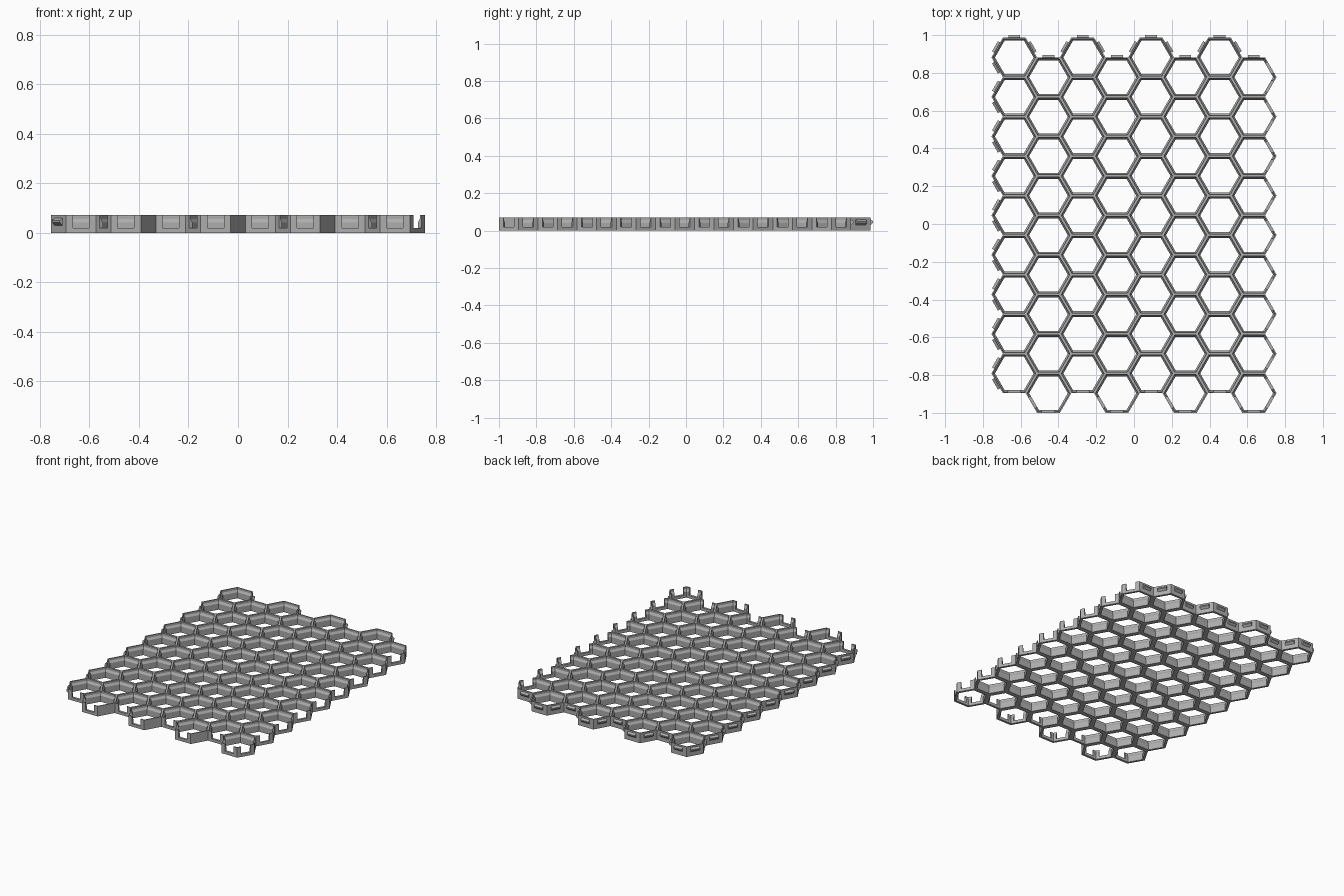
import bpy, bmesh, math
from mathutils import Vector

if "Cube" in bpy.data.objects:
    bpy.data.objects.remove(bpy.data.objects["Cube"], do_unlink=True)

# Main dimensions
COLS, ROWS = 8, 9
HEIGHT = 0.071
TAB_OUT = 0.0133                       # how far the joining tabs stick out
PITCH = (2 - TAB_OUT) / (ROWS + 0.5)   # flat-to-flat cell spacing
HALF = PITCH / 2
COL_STEP = PITCH * math.cos(math.radians(30))
WALL, RIM = 0.016, 0.007               # half-wall thickness: base and top rim
NOTCH_Z, NOTCH_HALF, TAB_HALF = 0.02, 0.033, 0.031

# Wall cross-sections as (inset from the cell border, height)
upper = [(WALL, 0.042), (RIM, 0.056), (RIM, HEIGHT), (0, HEIGHT)]
full = [(0, 0), (WALL, 0)] + upper
low = [(0, 0), (WALL, 0), (WALL, NOTCH_Z), (0, NOTCH_Z)]
notch_end = [(0, NOTCH_Z), (WALL, NOTCH_Z)] + upper
tab_profile = [(0, 0.03), (0, 0.06), (-TAB_OUT, 0.05), (-TAB_OUT, 0.042)]

# Neighbour of each side as (column step, half-row step)
neighbours = {30: (1, 1), 90: (0, 2), 150: (-1, 1),
              210: (-1, -1), 270: (0, -2), 330: (1, -1)}

material = bpy.data.materials.new("plain grey")
material.use_nodes = True
grey = (0.42, 0.42, 0.42, 1)
material.diffuse_color = grey
material.node_tree.nodes["Principled BSDF"].inputs["Base Color"].default_value = grey


def section(bm, centre, angle, profile, along):
    """Place a wall section; along is a mitre sign (1, -1) or a fixed offset."""
    a = math.radians(angle)
    n = Vector((math.cos(a), math.sin(a), 0))
    u = Vector((-n.y, n.x, 0))
    verts = []
    for inset, z in profile:
        d = HALF - inset
        s = along * d * math.tan(math.radians(30)) if abs(along) == 1 else along
        verts.append(bm.verts.new(centre + n * d + u * s + Vector((0, 0, z))))
    return verts


def sweep(bm, centre, angle, profile, start, end, outer=True, caps=False):
    """Join two sections of one profile; the last strip is the outer face."""
    a = section(bm, centre, angle, profile, start)
    b = section(bm, centre, angle, profile, end)
    count = len(profile)
    for i in range(count if outer else count - 1):
        j = (i + 1) % count
        bm.faces.new((a[i], a[j], b[j], b[i]))
    if caps:
        bm.faces.new(a)
        bm.faces.new(b[::-1])


def finish(bm, name):
    bmesh.ops.remove_doubles(bm, verts=bm.verts, dist=0.0002)
    bmesh.ops.recalc_face_normals(bm, faces=bm.faces)
    mesh = bpy.data.meshes.new(name)
    bm.to_mesh(mesh)
    bm.free()
    mesh.materials.append(material)
    bpy.context.collection.objects.link(bpy.data.objects.new(name, mesh))


def side_kind(col, angle):
    """Tabs on the right and back borders, notches on the left and front."""
    if angle in (90, 150) or (angle == 210 and col == 0):
        return "tab"
    if angle in (210, 270) or col == COLS - 1:
        return "notch"
    return "tab" if angle == 30 else "plain"


cells = {(c, 2 * r + (c + 1) % 2) for c in range(COLS) for r in range(ROWS)}
panel, tabs = bmesh.new(), bmesh.new()

for col, row in sorted(cells):
    centre = Vector(((col - (COLS - 1) / 2) * COL_STEP, -1 + HALF * (row + 1), 0))
    for angle, (dc, dr) in neighbours.items():
        inside = (col + dc, row + dr) in cells
        kind = "inner" if inside else side_kind(col, angle)
        if kind == "notch":
            # Two corner posts with a low wall between them
            sweep(panel, centre, angle, full, -1, -NOTCH_HALF)
            sweep(panel, centre, angle, low, -NOTCH_HALF, NOTCH_HALF)
            sweep(panel, centre, angle, full, NOTCH_HALF, 1)
            for end in (-NOTCH_HALF, NOTCH_HALF):
                panel.faces.new(section(panel, centre, angle, notch_end, end))
        else:
            sweep(panel, centre, angle, full, -1, 1, outer=not inside)
        if kind == "tab":
            sweep(tabs, centre, angle, tab_profile, -TAB_HALF, TAB_HALF, caps=True)

finish(panel, "honeycomb_panel")
finish(tabs, "joining_tabs")
